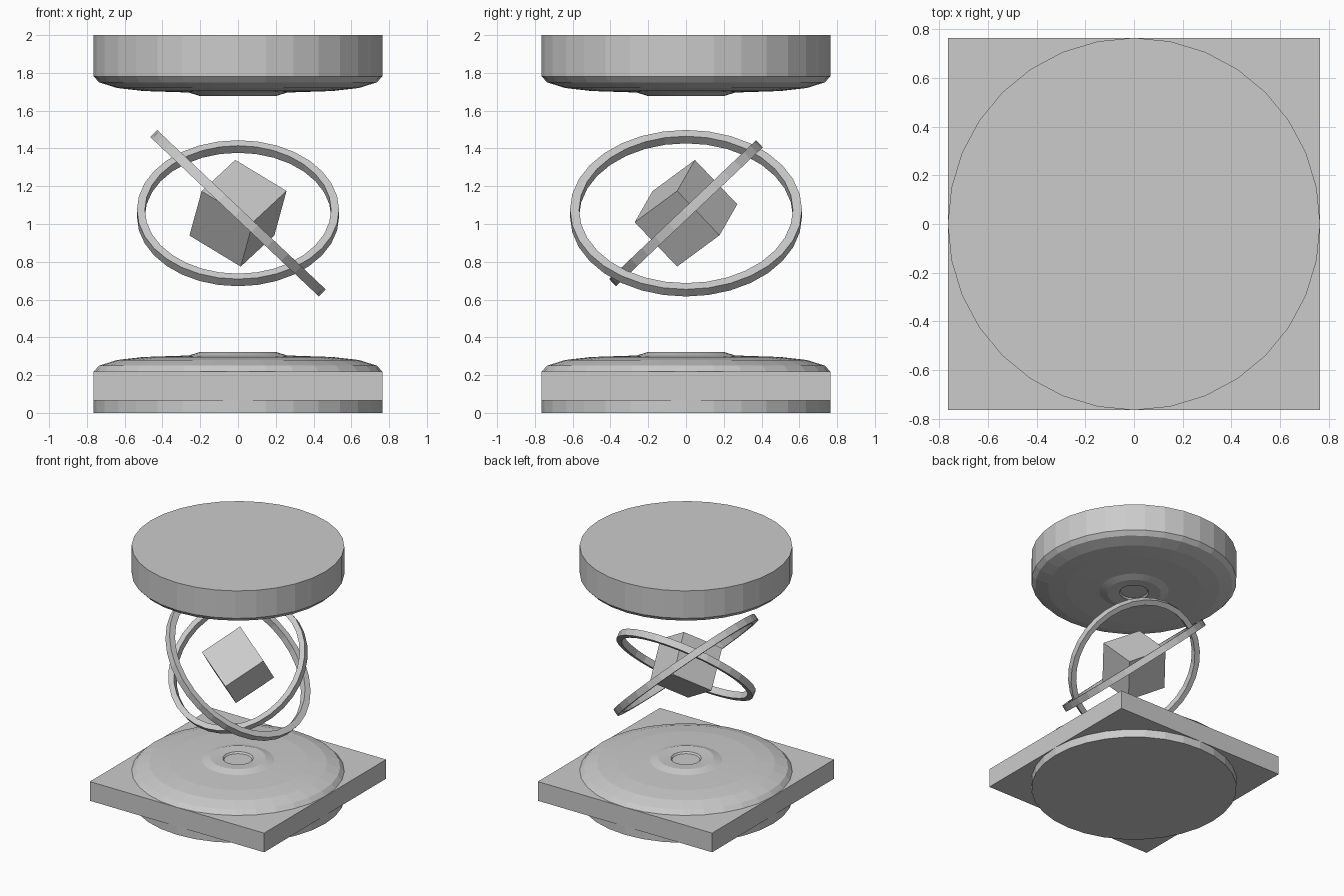
import bpy
import bmesh
from math import cos, sin, pi, radians

SIDES = 32
CENTRE = (0, 0, 1.057)

cube = bpy.data.objects.get("Cube")
if cube:
    bpy.data.objects.remove(cube, do_unlink=True)

# One plain grey for everything
grey = bpy.data.materials.new("plain_grey")
grey.use_nodes = True
grey.diffuse_color = (0.6, 0.6, 0.6, 1)
grey.node_tree.nodes["Principled BSDF"].inputs["Base Color"].default_value = grey.diffuse_color


def finish(name, bm, location=(0, 0, 0), rotation=(0, 0, 0)):
    bmesh.ops.recalc_face_normals(bm, faces=bm.faces)
    mesh = bpy.data.meshes.new(name)
    bm.to_mesh(mesh)
    bm.free()
    mesh.materials.append(grey)
    obj = bpy.data.objects.new(name, mesh)
    obj.location = location
    obj.rotation_euler = [radians(a) for a in rotation]
    bpy.context.collection.objects.link(obj)
    return obj


def lathe(name, profile, closed=False, **place):
    """Turn (radius, height) points around z; open profiles get end caps."""
    bm = bmesh.new()
    loops = []
    for r, z in profile:
        angles = [2 * pi * i / SIDES for i in range(SIDES)]
        loops.append([bm.verts.new((r * cos(a), r * sin(a), z)) for a in angles])
    pairs = list(zip(loops, loops[1:]))
    if closed:
        pairs.append((loops[-1], loops[0]))
    else:
        bm.faces.new(loops[0])
        bm.faces.new(loops[-1])
    for low, high in pairs:
        for i in range(SIDES):
            j = (i + 1) % SIDES
            bm.faces.new((low[i], low[j], high[j], high[i]))
    return finish(name, bm, **place)


def box(name, size, **place):
    bm = bmesh.new()
    bmesh.ops.create_cube(bm, size=1)
    bmesh.ops.scale(bm, vec=size, verts=bm.verts)
    return finish(name, bm, **place)


def ring(name, outer, inner, rotation):
    h = 0.026
    section = [(outer, -h), (outer, h), (inner, h), (inner, -h)]
    return lathe(name, section, closed=True, location=CENTRE, rotation=rotation)


# Drum with a shallow dome, a raised collar and a central dimple
drum = [(0.765, 0), (0.765, 0.218), (0.735, 0.25), (0.64, 0.28), (0.5, 0.296),
        (0.26, 0.304), (0.2, 0.323), (0.11, 0.317), (0.1, 0.305)]
lathe("lower_drum", drum)
lathe("upper_drum", [(r, 2 - z) for r, z in drum])

# Square base slab around the lower drum
box("base_slab", (1.53, 1.53, 0.152), location=(0, 0, 0.142))

# Two crossed rings around a floating tilted block
ring("outer_ring", 0.614, 0.566, (0, 43.4, 0))
ring("inner_ring", 0.535, 0.493, (43.4, 0, 0))
box("floating_block", (0.331, 0.331, 0.331), location=CENTRE, rotation=(35, -30, 51.6))
